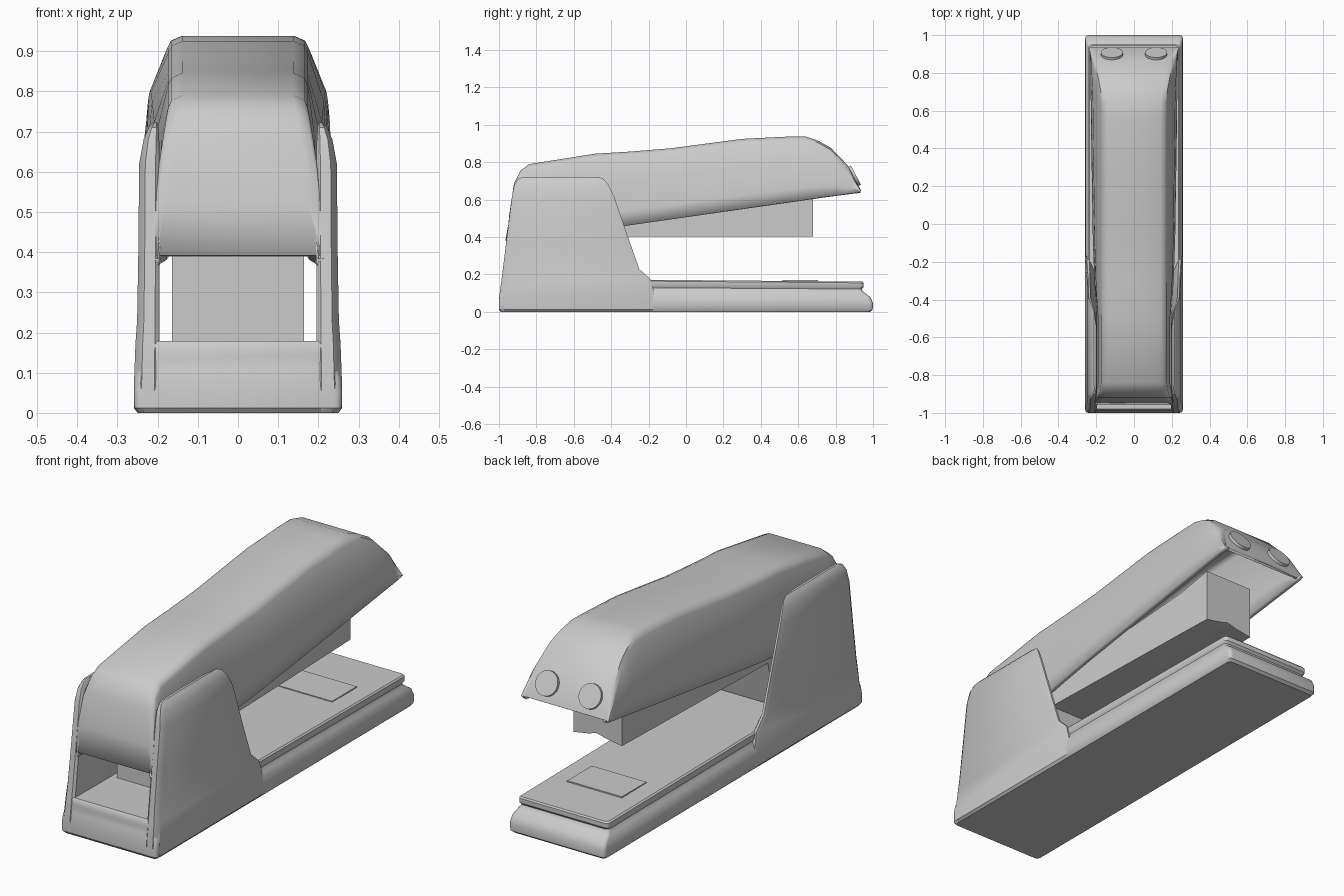
import bpy, bmesh, math
from mathutils import Vector, Matrix

old = bpy.data.objects.get("Cube")
if old:
    bpy.data.objects.remove(old, do_unlink=True)

grey = bpy.data.materials.new("light_grey")
grey.use_nodes = True
grey.diffuse_color = (0.6, 0.6, 0.6, 1)
grey.node_tree.nodes["Principled BSDF"].inputs["Base Color"].default_value = (0.6, 0.6, 0.6, 1)


def finish(name, bm, angle=35):
    """Turn a bmesh into a shaded object."""
    bmesh.ops.recalc_face_normals(bm, faces=bm.faces)
    mesh = bpy.data.meshes.new(name)
    bm.to_mesh(mesh)
    bm.free()
    mesh.materials.append(grey)
    obj = bpy.data.objects.new(name, mesh)
    bpy.context.collection.objects.link(obj)
    bpy.ops.object.select_all(action='DESELECT')
    obj.select_set(True)
    bpy.context.view_layer.objects.active = obj
    bpy.ops.object.shade_smooth_by_angle(angle=math.radians(angle))
    return obj


def loft(rings, closed=True):
    """Skin a row of point rings; closed rings also get end caps."""
    bm = bmesh.new()
    rows = [[bm.verts.new(p) for p in ring] for ring in rings]
    n = len(rows[0])
    for a, b in zip(rows, rows[1:]):
        for i in range(n if closed else n - 1):
            j = (i + 1) % n
            bm.faces.new((a[i], a[j], b[j], b[i]))
    if closed:
        bm.faces.new(rows[0])
        bm.faces.new(rows[-1])
    return bm


def rounded_rect(w, y0, y1, z, r=0.018):
    """Rectangle ring with rounded corners, gently lower towards the nose."""
    pts = []
    for cx, cy, start in ((w, y1, 0), (-w, y1, 90), (-w, y0, 180), (w, y0, 270)):
        ox, oy = cx - math.copysign(r, cx), cy - math.copysign(r, cy)
        for k in range(4):
            a = math.radians(start + 30 * k)
            x, y = ox + r * math.cos(a), oy + r * math.sin(a)
            pts.append((x, y, z - 0.05 * z * y))
    return pts


# Base: stacked outlines with a lip and a groove below the top plate
base_levels = [
    (0.25, -0.99, 0.985, 0.0), (0.258, -1.0, 0.998, 0.012), (0.259, -1.0, 1.0, 0.05),
    (0.256, -0.995, 0.985, 0.085), (0.247, -0.992, 0.955, 0.107), (0.24, -0.99, 0.943, 0.118),
    (0.237, -0.99, 0.94, 0.128), (0.243, -0.988, 0.95, 0.14), (0.243, -0.986, 0.95, 0.163),
    (0.236, -0.98, 0.944, 0.17)]
finish("base", loft([rounded_rect(*lv) for lv in base_levels]))

# Side arms: back edge, front edge, outer and inner half width by height
arm_levels = [
    (0.0, -0.99, -0.17, 0.25, 0.195), (0.012, -1.0, -0.16, 0.259, 0.195),
    (0.07, -1.0, -0.16, 0.259, 0.195), (0.175, -0.986, -0.19, 0.255, 0.195),
    (0.23, -0.979, -0.25, 0.251, 0.195), (0.4, -0.958, -0.31, 0.248, 0.195),
    (0.62, -0.93, -0.385, 0.246, 0.195), (0.68, -0.918, -0.415, 0.235, 0.196),
    (0.71, -0.9, -0.44, 0.222, 0.198), (0.722, -0.87, -0.47, 0.212, 0.2)]


def arm_ring(side, z, yb, yf, xo, xi):
    t = xo - xi
    ring = [(xi, yb + 0.01), (xi + 0.2 * t, yb), (xo - 0.3 * t, yb), (xo, yb + 0.025),
            (xo, yf - 0.02), (xo - 0.1 * t, yf), (xo - 0.3 * t, yf), (xi, yf - 0.09)]
    return [(side * x, y, z) for x, y in ring]


for side, label in ((1, "left"), (-1, "right")):
    finish(label + "_arm", loft([arm_ring(side, *lv) for lv in arm_levels]))

# Lever cover: top point, top half width, bottom point y, bottom half width
lever_stations = [
    (-0.957, 0.392, 0.217, -0.955, 0.219), (-0.945, 0.52, 0.203, -0.945, 0.217),
    (-0.92, 0.685, 0.185, -0.92, 0.21), (-0.885, 0.755, 0.174, -0.88, 0.2),
    (-0.84, 0.79, 0.168, -0.83, 0.195), (-0.485, 0.846, 0.168, -0.485, 0.197),
    (-0.3, 0.857, 0.168, -0.3, 0.21), (-0.08, 0.875, 0.168, -0.08, 0.218),
    (0.3, 0.925, 0.168, 0.3, 0.224), (0.56, 0.938, 0.168, 0.56, 0.228),
    (0.64, 0.938, 0.17, 0.66, 0.229), (0.71, 0.914, 0.18, 0.74, 0.23),
    (0.775, 0.877, 0.192, 0.81, 0.231), (0.865, 0.783, 0.213, 0.89, 0.232),
    (0.935, 0.65, 0.231, 0.932, 0.232)]


def lever_ring(yt, zt, wt, yb, wb):
    zb = 0.507 + 0.143 * yb
    h = zt - zb
    r = min(0.03, h * 0.3)
    ws = wt + (wb - wt) * 0.82
    half = [(wb, yb, zb), (wb - 0.003, yb + (yt - yb) * 0.2, zb + 0.2 * h),
            (ws, (yt + yb) / 2, zb + 0.6 * h),
            (wt + 0.006, yt, zt - r), (wt - 0.003, yt, zt - 0.4 * r), (wt - r, yt, zt)]
    return half + [(-x, y, z) for x, y, z in reversed(half)]


lever = finish("lever_cover", loft([lever_ring(*s) for s in lever_stations], closed=False), 40)
shell = lever.modifiers.new("shell", 'SOLIDIFY')
shell.thickness = 0.022
shell.offset = -1

# Magazine: deep block between the arms, long slim nose with a shallow notch
magazine_stations = [
    (-0.7, 0.164, 0.178, 0.5, 0), (-0.45, 0.164, 0.178, 0.52, 0),
    (-0.4, 0.162, 0.403, 0.53, 0), (0.5, 0.136, 0.403, 0.62, 0.01), (0.68, 0.13, 0.403, 0.66, 0.027)]
rings = [[(-w, y, zt), (-w, y, zb), (-0.35 * w, y, zb + 0.5 * n), (0.05 * w, y, zb + n),
          (0.4 * w, y, zb + 0.5 * n), (w, y, zb), (w, y, zt)]
         for y, w, zb, zt, n in magazine_stations]
finish("magazine", loft(rings), 20)

# Anvil plate on the base
bm = bmesh.new()
bmesh.ops.create_cube(bm, size=1, matrix=Matrix.Translation((0, 0.61, 0.166))
                      @ Matrix.Diagonal((0.295, 0.19, 0.008, 1)))
finish("anvil_plate", bm)

# Two round studs on the sloping nose
normal = Vector((0, 0.133, 0.07)).normalized()
for side, label in ((1, "left"), (-1, "right")):
    bm = bmesh.new()
    place = (Matrix.Translation((side * 0.117, 0.897, 0.725))
             @ normal.to_track_quat('Z', 'Y').to_matrix().to_4x4())
    bmesh.ops.create_cone(bm, cap_ends=True, segments=32, radius1=0.058, radius2=0.058,
                          depth=0.026, matrix=place)
    finish(label + "_stud", bm)
